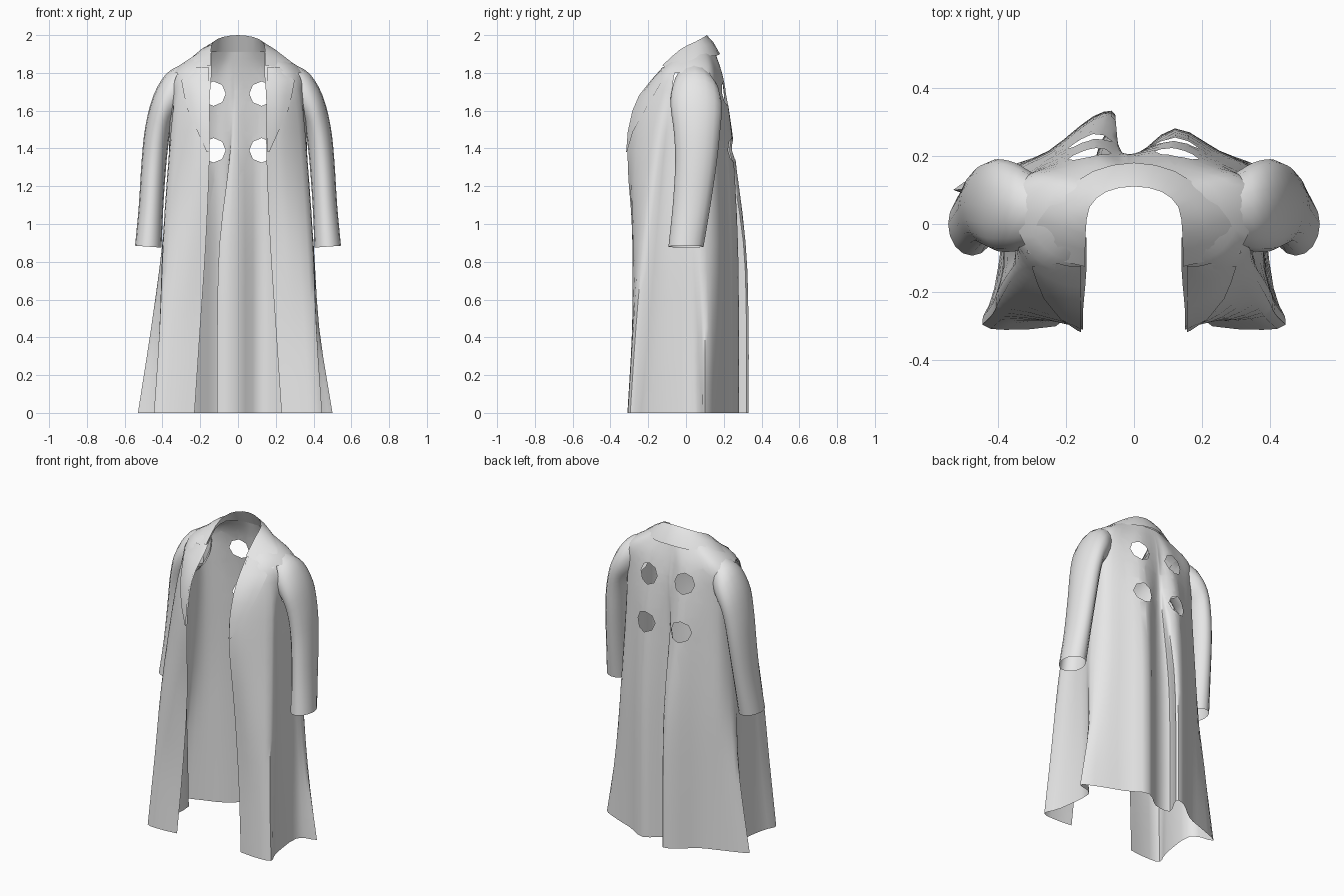
import bpy, bmesh, math
from mathutils import Vector
from mathutils.bvhtree import BVHTree

if "Cube" in bpy.data.objects:
    bpy.data.objects.remove(bpy.data.objects["Cube"])

cloth = bpy.data.materials.new("pale_grey_cloth")
cloth.use_nodes = True
GREY = (0.8, 0.8, 0.8, 1)
cloth.diffuse_color = GREY
cloth.node_tree.nodes["Principled BSDF"].inputs["Base Color"].default_value = GREY


def smooth_path(points, steps):
    """Catmull-Rom curve through the points."""
    out = []
    last = len(points) - 1
    for i in range(last):
        b, c = points[i], points[i + 1]
        a = points[i - 1] if i else b * 2 - c
        d = points[i + 2] if i + 2 <= last else c * 2 - b
        for s in range(steps):
            t = s / steps
            out.append((b * 2 + (c - a) * t + (a * 2 - b * 5 + c * 4 - d) * t ** 2
                        + (b * 3 - a - c * 3 + d) * t ** 3) / 2)
    return out + [points[last]]


def smooth_columns(rows, steps):
    columns = [smooth_path(list(c), steps) for c in zip(*rows)]
    return [list(r) for r in zip(*columns)]


def loft(rows, closed=False):
    """Skin a list of equally long rows."""
    bm = bmesh.new()
    verts = [[bm.verts.new(p) for p in r] for r in rows]
    n = len(rows[0])
    for lower, upper in zip(verts, verts[1:]):
        for i in range(n if closed else n - 1):
            j = (i + 1) % n
            bm.faces.new((lower[i], lower[j], upper[j], upper[i]))
    bmesh.ops.recalc_face_normals(bm, faces=bm.faces)
    return bm


def finish(bm, name, angle=50):
    mesh = bpy.data.meshes.new(name)
    bm.to_mesh(mesh)
    bm.free()
    mesh.materials.append(cloth)
    ob = bpy.data.objects.new(name, mesh)
    bpy.context.collection.objects.link(ob)
    bpy.ops.object.select_all(action='DESELECT')
    ob.select_set(True)
    bpy.context.view_layer.objects.active = ob
    bpy.ops.object.shade_smooth_by_angle(angle=math.radians(angle))
    return ob


def flip(p):
    return Vector((-p.x, p.y, p.z))


# Body: half sections from the front edge round to the back
SECTIONS = {
    0.0: [(.23, -.3), (.34, -.31), (.445, -.295), (.41, -.19), (.39, .05),
          (.5, .1), (.38, .165), (.25, .215), (.12, .28)],
    .45: [(.2, -.28), (.31, -.285), (.415, -.265), (.39, -.15), (.385, .03),
          (.43, .1), (.37, .16), (.25, .215), (.12, .28)],
    .9: [(.17, -.28), (.28, -.28), (.395, -.225), (.38, -.12), (.385, .01),
         (.4, .08), (.35, .16), (.24, .215), (.12, .275)],
    1.38: [(.15, -.31), (.25, -.265), (.36, -.165), (.35, -.09), (.365, .01),
           (.36, .08), (.33, .145), (.23, .2), (.12, .25)],
    1.65: [(.15, -.26), (.24, -.215), (.325, -.13), (.345, -.07), (.36, 0),
           (.35, .08), (.32, .14), (.22, .185), (.11, .22)],
    1.8: [(.14, -.14), (.2, -.14), (.27, -.115), (.32, -.06), (.35, .02),
          (.34, .09), (.3, .14), (.2, .165), (.1, .19)],
    1.91: [(.14, -.04), (.16, -.03), (.18, -.01), (.2, .02), (.2, .05),
           (.19, .08), (.16, .11), (.12, .13), (.06, .15)],
}
CENTRE_BACK = [.2, .2, .2, .205, .205, .185, .155]
FLARE = 5

rows = []
for (z, half), back in zip(SECTIONS.items(), CENTRE_BACK):
    left = [Vector((x, y, z)) for x, y in half]
    right = [flip(p) for p in left]
    # pleat down the back, fading out between the shoulders
    f = min(1, max(0, (1.55 - z) / .75))
    narrow = .5 if z > 1.85 else 1
    right[-1].y += .035 * f
    if z < .5:
        right[FLARE].x -= .03
    pleat = [Vector((0, back, z)),
             Vector((-.02 * narrow - .09 * f, back, z)),
             Vector((-.045 * narrow - .01 * f, back + .12 * f, z))]
    rows.append(smooth_path(left + pleat + right[::-1], 3))
body = loft(smooth_columns(rows, 3))

# Four octagonal holes through the back
SIDES, APOTHEM = 8, .06
turns = [math.tau * (k + .5) / SIDES for k in range(SIDES)]
normals = [Vector((math.cos(a), 0, math.sin(a))) for a in turns]
for hx in (-.13, .125):
    for hz in (1.39, 1.69):
        centre = Vector((hx, 0, hz))

        def offset(f):
            d = f.calc_center_median() - centre
            return d if d.y > .08 else Vector((9, 0, 9))

        for n in normals:
            near = [f for f in body.faces if Vector((offset(f).x, offset(f).z)).length < .14]
            geom = near + list({e for f in near for e in f.edges}) + list({v for f in near for v in f.verts})
            bmesh.ops.bisect_plane(body, geom=geom, dist=1e-5, plane_co=centre + n * APOTHEM, plane_no=n)
        inside = [f for f in body.faces if all(offset(f).dot(n) < APOTHEM for n in normals)]
        bmesh.ops.delete(body, geom=inside, context='FACES')

surface = BVHTree.FromBMesh(body)

# Armholes, opened inside the sleeve heads
armhole = []
for f in body.faces:
    c = f.calc_center_median()
    if abs(c.x) > .325 and abs(c.z - 1.69) < .1 and abs(c.y - .03) < .09:
        armhole.append(f)
bmesh.ops.delete(body, geom=armhole, context='FACES')
finish(body, "coat_body")

# Sleeves: outer x and z, inner x and z, centre y, half depth
SLEEVE = [(.545, .885, .405, .875, 0, .093), (.525, 1.1, .395, 1.1, .03, .1),
          (.51, 1.34, .38, 1.31, .053, .11), (.49, 1.52, .365, 1.45, .058, .122),
          (.448, 1.68, .35, 1.53, .055, .135), (.38, 1.795, .32, 1.57, .05, .13),
          (.29, 1.85, .29, 1.6, .04, .105)]
for side, name in ((1, "left_sleeve"), (-1, "right_sleeve")):
    rings = []
    for ox, oz, ix, iz, cy, depth in SLEEVE:
        outer, inner = Vector((side * ox, cy, oz)), Vector((side * ix, cy, iz))
        ring = []
        for k in range(16):
            a = math.tau * k / 16
            ring.append((outer + inner) / 2 + (outer - inner) / 2 * math.cos(a)
                        + Vector((0, depth * math.sin(a), 0)))
        rings.append(ring)
    finish(loft(smooth_columns(rings, 3), closed=True), name, 60)

# Collar: neck seam, fold line and falling outer edge
SEAM = [(0, .15, 1.91), (.08, .14, 1.91), (.15, .09, 1.91), (.15, -.02, 1.9), (.144, -.1, 1.84)]
FOLD = [(0, .11, 2), (.08, .095, 1.99), (.13, .05, 1.965), (.142, -.03, 1.925), (.143, -.125, 1.84)]
EDGE = [(0, .18, 1.9), (.12, .155, 1.89), (.21, .09, 1.89), (.28, .01, 1.86), (.315, -.085, 1.79)]
collar_rows = []
for line in (SEAM, FOLD, EDGE):
    half = [Vector(p) for p in line]
    collar_rows.append(smooth_path([flip(p) for p in half[:0:-1]] + half, 2))
middle = [(a + b) / 2 + Vector((0, 0, .012)) for a, b in zip(collar_rows[1], collar_rows[2])]
collar_rows.insert(2, middle)
finish(loft(collar_rows), "collar")

# Lapels: laid just over the front of the body
OUTLINE = [(.22, 1.83), (.3, 1.76), (.285, 1.68), (.265, 1.6), (.215, 1.49), (.165, 1.38)]
for side, name in ((1, "left_lapel"), (-1, "right_lapel")):
    lapel_rows = []
    for outer, z in OUTLINE:
        row = []
        for k in range(5):
            x = .155 + (outer - .155) * k / 4
            hit = surface.ray_cast(Vector((side * x, -1, z)), Vector((0, 1, 0)))[0]
            y = hit.y if hit else -.2
            row.append(Vector((side * x, y - .009, z)))
        lapel_rows.append(row)
    finish(loft(lapel_rows), name)
